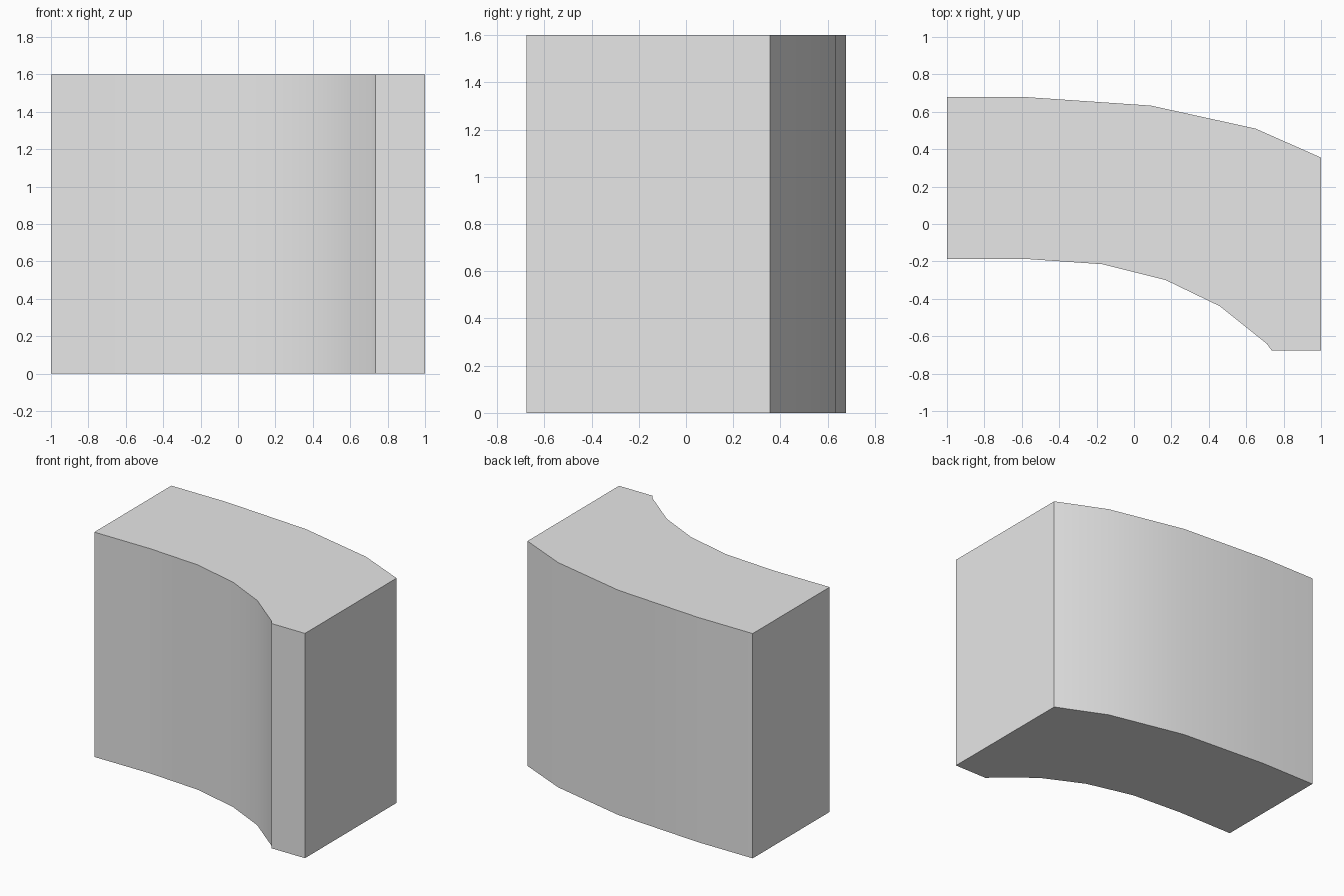
import bpy
import bmesh
import math

cube = bpy.data.objects.get("Cube")
if cube:
    bpy.data.objects.remove(cube, do_unlink=True)

HEIGHT = 1.6

# Light grey material
grey = bpy.data.materials.new("light_grey")
grey.use_nodes = True
colour = (0.8, 0.8, 0.8, 1.0)
grey.diffuse_color = colour
grey.node_tree.nodes["Principled BSDF"].inputs["Base Color"].default_value = colour

# Plan profile: concave front curve, flat foot, then convex back curve
front_curve = [(-1, -0.188), (-0.56, -0.188), (-0.17, -0.215), (0.17, -0.3),
               (0.46, -0.44), (0.71, -0.64), (0.735, -0.675)]
foot = [(1, -0.675)]
back_curve = [(1, 0.355), (0.65, 0.51), (0.09, 0.633), (-0.57, 0.678), (-1, 0.678)]

# Extrude the profile upwards into a solid block
bm = bmesh.new()
base = bm.faces.new([bm.verts.new((x, y, 0)) for x, y in front_curve + foot + back_curve])
extruded = bmesh.ops.extrude_face_region(bm, geom=[base], use_keep_orig=True)
top = [v for v in extruded["geom"] if isinstance(v, bmesh.types.BMVert)]
bmesh.ops.translate(bm, verts=top, vec=(0, 0, HEIGHT))
bmesh.ops.recalc_face_normals(bm, faces=bm.faces)

mesh = bpy.data.meshes.new("curved_block")
bm.to_mesh(mesh)
bm.free()
mesh.materials.append(grey)
block = bpy.data.objects.new("curved_block", mesh)
bpy.context.collection.objects.link(block)

# Smooth the curved sides, keep the corners sharp
bpy.ops.object.select_all(action="DESELECT")
block.select_set(True)
bpy.context.view_layer.objects.active = block
bpy.ops.object.shade_smooth_by_angle(angle=math.radians(30))
